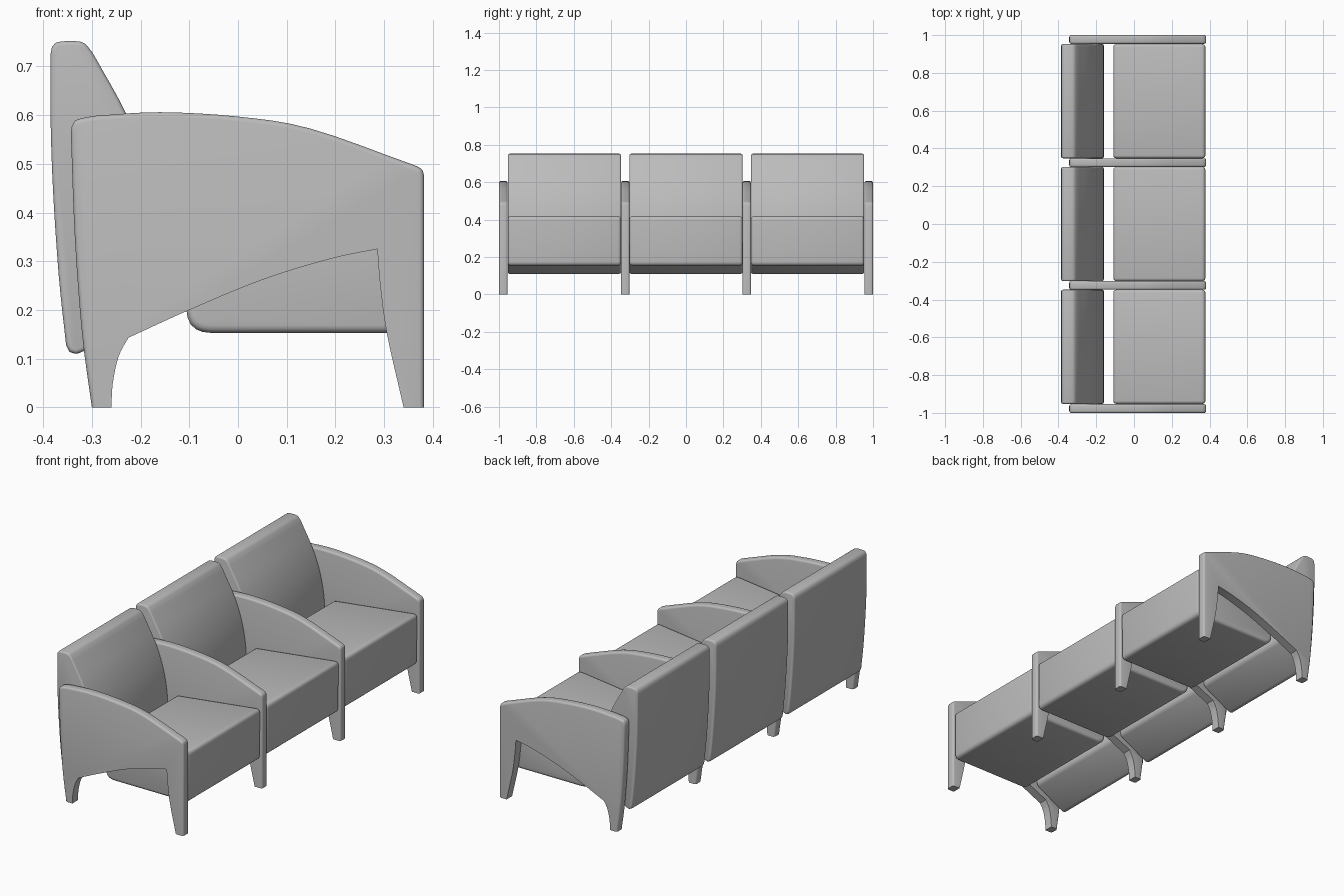
import bpy, bmesh, math
from mathutils import Vector

if "Cube" in bpy.data.objects:
    bpy.data.objects.remove(bpy.data.objects["Cube"], do_unlink=True)

grey = bpy.data.materials.new("grey upholstery")
grey.use_nodes = True
GREY = (0.5, 0.5, 0.5, 1)
grey.diffuse_color = GREY
grey.node_tree.nodes["Principled BSDF"].inputs["Base Color"].default_value = GREY


def smooth_run(points, steps=4):
    """Smooth curve through the given (x, z) points."""
    p = [Vector(q) for q in points]
    if len(p) < 3:
        return p
    p = [2 * p[0] - p[1]] + p + [2 * p[-1] - p[-2]]
    out = []
    for a, b, c, d in zip(p, p[1:], p[2:], p[3:]):
        for i in range(steps):
            t = i / steps
            out.append(0.5 * (2 * b + (c - a) * t + (2 * a - 5 * b + 4 * c - d) * t**2
                              + (3 * b - a - 3 * c + d) * t**3))
    return out + [p[-2]]


def round_corners(points, radii, steps=5):
    """Polygon with each corner replaced by a rounded one."""
    out = []
    for i, r in enumerate(radii):
        c = Vector(points[i])
        a = c + (Vector(points[i - 1]) - c).normalized() * r
        b = c + (Vector(points[(i + 1) % len(points)]) - c).normalized() * r
        for k in range(steps + 1):
            t = k / steps
            out.append(a * (1 - t)**2 + c * 2 * t * (1 - t) + b * t**2)
    return out


def prism(name, outline, y, width, bevel, soft=None):
    """Extrude an (x, z) outline along y; round its rims (first `soft` points, or all)."""
    n = len(outline)
    bm = bmesh.new()
    rims = [[bm.verts.new((p.x, y + s * width / 2, p.y)) for p in outline] for s in (-1, 1)]
    for rim in rims:
        bm.faces.new(rim)
    for i in range(n):
        j = (i + 1) % n
        bm.faces.new((rims[0][i], rims[0][j], rims[1][j], rims[1][i]))
    bmesh.ops.recalc_face_normals(bm, faces=bm.faces)
    count = n if soft is None else soft - 1
    edges = [bm.edges.get((rim[i], rim[(i + 1) % n])) for rim in rims for i in range(count)]
    bmesh.ops.bevel(bm, geom=edges, offset=bevel, segments=3, profile=0.5,
                    affect='EDGES', clamp_overlap=True)
    mesh = bpy.data.meshes.new(name)
    bm.to_mesh(mesh)
    bm.free()
    mesh.materials.append(grey)
    obj = bpy.data.objects.new(name, mesh)
    bpy.context.collection.objects.link(obj)
    bpy.ops.object.select_all(action='DESELECT')
    obj.select_set(True)
    bpy.context.view_layer.objects.active = obj
    bpy.ops.object.shade_smooth_by_angle(angle=math.radians(35))


# Side panel: soft outer edge from back foot over the top to front foot, crisp cut-out below
outer = (smooth_run([(-0.3, 0), (-0.32, 0.15), (-0.335, 0.35), (-0.343, 0.56)])
         + smooth_run([(-0.342, 0.575), (-0.334, 0.589), (-0.315, 0.595)])
         + smooth_run([(-0.29, 0.599), (-0.16, 0.606), (0, 0.597), (0.15, 0.572), (0.36, 0.498)])
         + smooth_run([(0.372, 0.493), (0.379, 0.486), (0.382, 0.475)])
         + [Vector((0.382, 0))])
inner = (smooth_run([(0.34, 0), (0.306, 0.15), (0.292, 0.25), (0.286, 0.325)])
         + smooth_run([(0.286, 0.325), (0.19, 0.305), (0.05, 0.262), (-0.1, 0.2), (-0.225, 0.143)])[1:]
         + smooth_run([(-0.225, 0.143), (-0.245, 0.105), (-0.257, 0.05), (-0.26, 0)])[1:])
for i, y in enumerate((-0.977, -0.325, 0.325, 0.977)):
    prism(f"arm_panel_{i + 1}", outer + inner, y, 0.046, 0.01, len(outer))

# Back: curved front, tapering to a slanted underside
back = (smooth_run([(-0.353, 0.128), (-0.368, 0.27), (-0.38, 0.45), (-0.385, 0.6), (-0.385, 0.725)])
        + smooth_run([(-0.382, 0.74), (-0.37, 0.75), (-0.335, 0.752), (-0.315, 0.747), (-0.3, 0.73)])
        + smooth_run([(-0.295, 0.722), (-0.23, 0.603), (-0.185, 0.48), (-0.162, 0.35), (-0.16, 0.215)])
        + smooth_run([(-0.163, 0.203), (-0.172, 0.194)])
        + smooth_run([(-0.318, 0.115), (-0.332, 0.11), (-0.346, 0.114)]))

# Seat: slopes gently down towards the back
seat = round_corners([(-0.11, 0.362), (0.378, 0.421), (0.376, 0.153), (-0.105, 0.153)],
                     [0.02, 0.025, 0.025, 0.05])

for name, y in (("right", -0.65), ("middle", 0), ("left", 0.65)):
    prism(f"{name}_backrest", back, y, 0.604, 0.012)
    prism(f"{name}_seat", seat, y, 0.604, 0.016)
